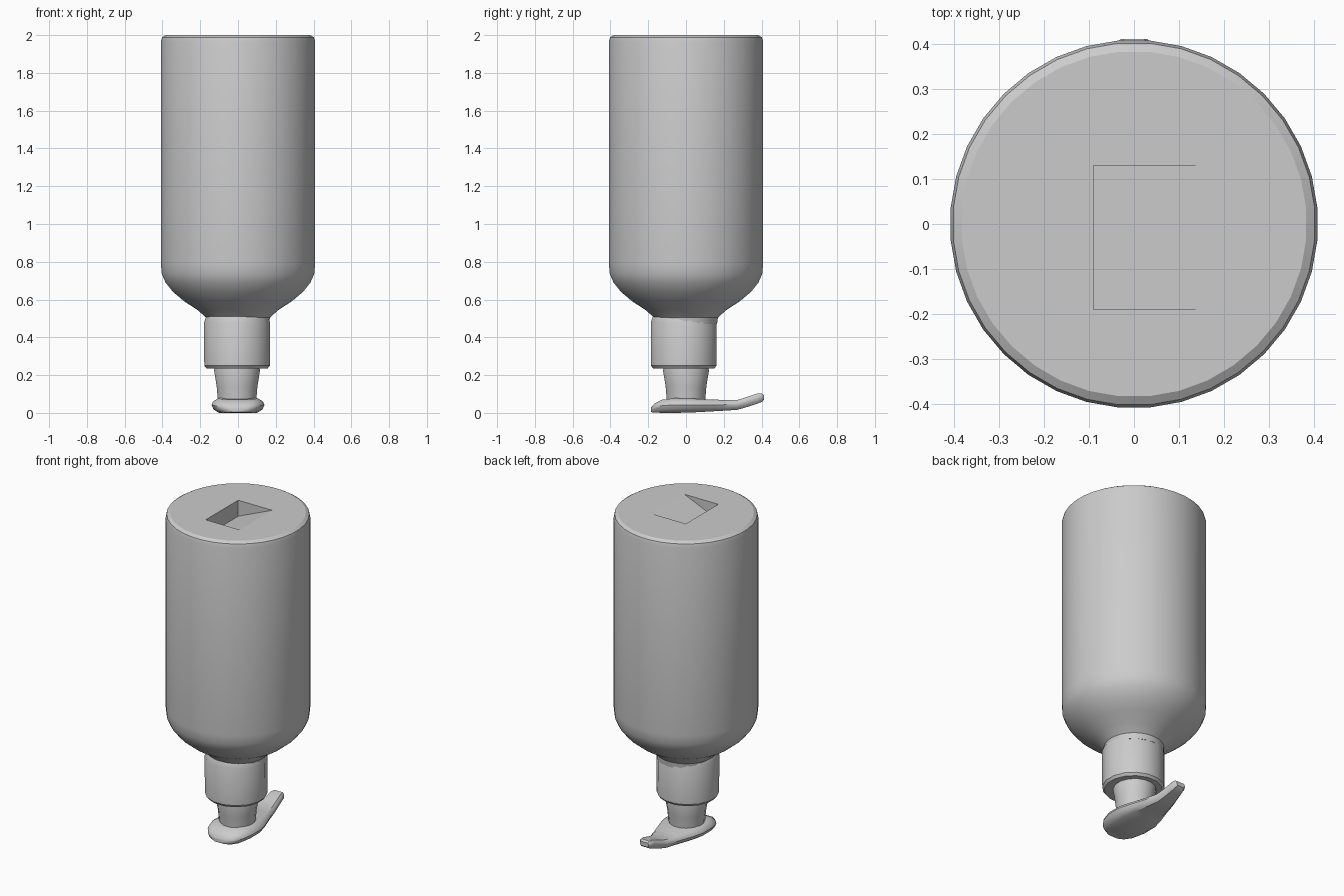
import bpy, bmesh, math

if "Cube" in bpy.data.objects:
    bpy.data.objects.remove(bpy.data.objects["Cube"])


def finish(name, bm, angle=30):
    bmesh.ops.recalc_face_normals(bm, faces=bm.faces)
    me = bpy.data.meshes.new(name)
    bm.to_mesh(me)
    bm.free()
    ob = bpy.data.objects.new(name, me)
    bpy.context.collection.objects.link(ob)
    bpy.ops.object.select_all(action='DESELECT')
    ob.select_set(True)
    bpy.context.view_layer.objects.active = ob
    if angle:
        bpy.ops.object.shade_smooth_by_angle(angle=math.radians(angle))
    return ob


def loft(name, rings, angle=30):
    """Skin a list of closed point rings and cap both ends."""
    bm = bmesh.new()
    loops = [[bm.verts.new(p) for p in ring] for ring in rings]
    n = len(loops[0])
    for a, b in zip(loops, loops[1:]):
        for i in range(n):
            j = (i + 1) % n
            bm.faces.new((a[i], a[j], b[j], b[i]))
    bm.faces.new(loops[0])
    bm.faces.new(loops[-1])
    return finish(name, bm, angle)


def turned(name, profile, sides, x=0, y=0, angle=30):
    rings = []
    for r, z in profile:
        rings.append([(x + r * math.cos(math.tau * (i + .5) / sides),
                       y + r * math.sin(math.tau * (i + .5) / sides), z)
                      for i in range(sides)])
    return loft(name, rings, angle)


# Bottle: inverted, with rounded shoulder and flat base on top
bottle = turned("bottle_body", [
    (.165, .47), (.17, .505), (.215, .545), (.285, .59), (.345, .64),
    (.385, .69), (.405, .735), (.41, .79), (.41, 1.965), (.404, 1.988),
    (.385, 2.0)], 36)

# Sloping recess in the base
rings = [[(-.09, y, 1.9), (.145, y, 2.0), (.145, y, 2.05), (-.09, y, 2.05)]
         for y in (-.19, .13)]
cutter = loft("recess_cutter", rings, 0)
cutter.hide_render = True
cutter.hide_set(True)
cut = bottle.modifiers.new("base_recess", 'BOOLEAN')
cut.operation = 'DIFFERENCE'
cut.solver = 'EXACT'
cut.object = cutter

# Screw collar
turned("collar", [(.165, .235), (.177, .25), (.178, .48), (.166, .51)],
       16, x=-.005, y=-.012)

# Pump stem, flaring towards the collar
turned("pump_stem", [(.103, .06), (.11, .14), (.124, .225), (.12, .245)],
       16, x=-.005)

# Pump head with upturned spout: y, half width, bottom z, top z
sections = [
    (-.185, .045, .004, .030), (-.165, .090, .002, .050),
    (-.125, .122, .000, .070), (-.060, .140, .000, .078),
    (.030, .140, .002, .076), (.100, .122, .006, .072),
    (.190, .090, .011, .069), (.270, .066, .016, .068),
    (.310, .057, .027, .080), (.375, .045, .048, .102),
    (.400, .040, .058, .103), (.412, .030, .068, .094)]
rings = []
for y, w, lo, hi in sections:
    h = hi - lo
    half = [(.72, lo), (.93, lo + .25 * h), (1, lo + .55 * h),
            (.94, lo + .78 * h), (.74, hi)]
    rings.append([(w * k, y, z) for k, z in half] +
                 [(-w * k, y, z) for k, z in reversed(half)])
loft("pump_head_spout", rings, 35)
